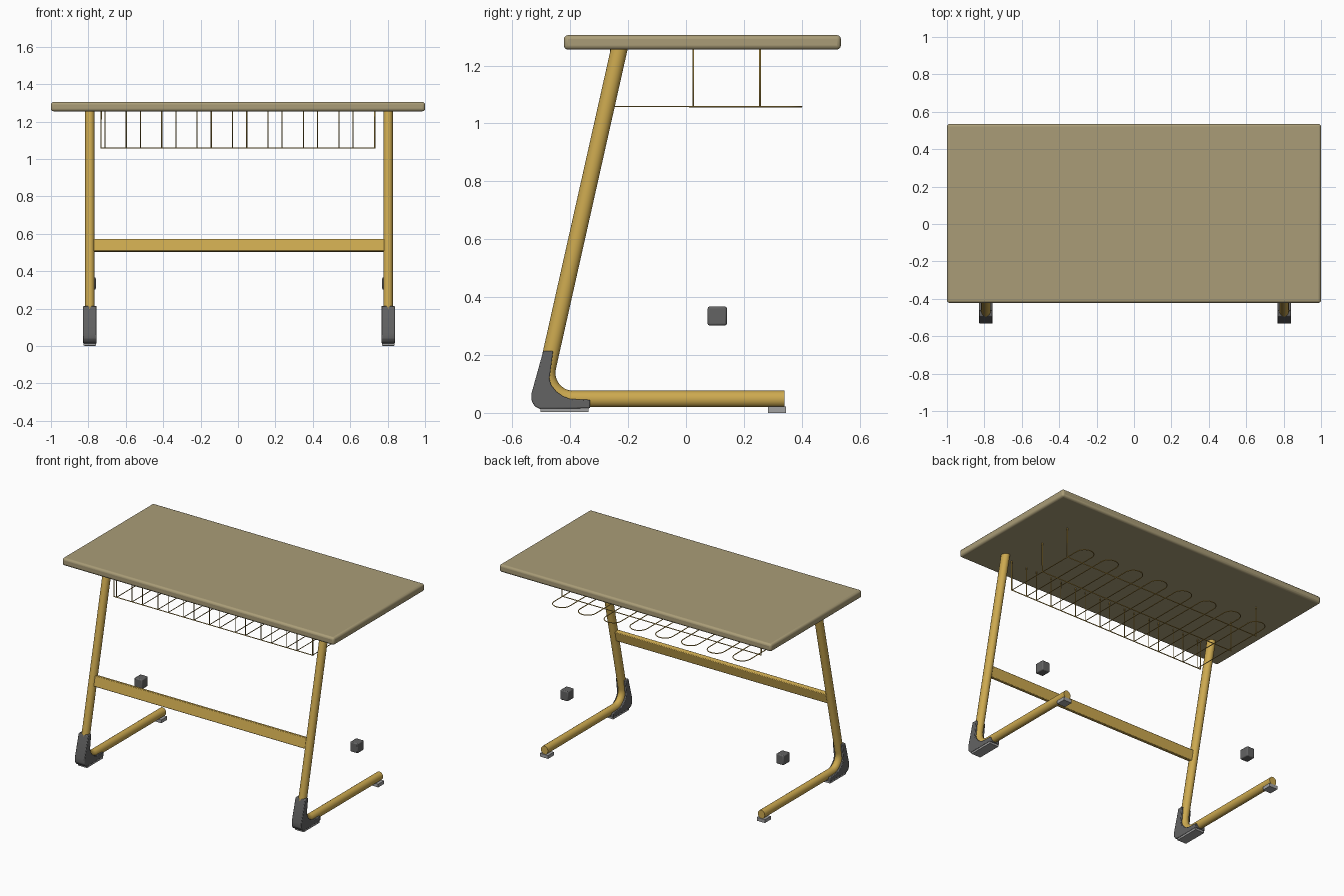
import bpy, bmesh, math
from mathutils import Vector

cube = bpy.data.objects.get("Cube")
if cube:
    bpy.data.objects.remove(cube, do_unlink=True)


def material(name, rgb):
    m = bpy.data.materials.new(name)
    m.use_nodes = True
    color = (*rgb, 1)
    m.diffuse_color = color
    m.node_tree.nodes["Principled BSDF"].inputs["Base Color"].default_value = color
    return m


WOOD = material("beige_laminate", (0.40, 0.335, 0.185))
PAINT = material("ochre_paint", (0.61, 0.40, 0.08))
RUBBER = material("dark_grey_plastic", (0.125, 0.125, 0.125))
PAD = material("light_grey_plastic", (0.36, 0.36, 0.36))

TOP_Z = 1.255        # underside of the desktop
LEG_X = {"left": 0.803, "right": -0.792}
LEAN = Vector((0, 0.219, 0.976)).normalized()


def finish(name, bm, mat, bevel=0, segments=2, smooth=True):
    bmesh.ops.recalc_face_normals(bm, faces=bm.faces)
    me = bpy.data.meshes.new(name)
    bm.to_mesh(me)
    bm.free()
    ob = bpy.data.objects.new(name, me)
    bpy.context.collection.objects.link(ob)
    me.materials.append(mat)
    if bevel:
        mod = ob.modifiers.new("edge_rounding", 'BEVEL')
        mod.width, mod.segments = bevel, segments
        mod.limit_method = 'ANGLE'
    if smooth:
        bpy.ops.object.select_all(action='DESELECT')
        ob.select_set(True)
        bpy.context.view_layer.objects.active = ob
        bpy.ops.object.shade_smooth_by_angle(angle=math.radians(40))
    return ob


def box(name, lo, hi, mat, bevel=0, segments=2):
    bm = bmesh.new()
    bmesh.ops.create_cube(bm, size=1)
    lo, hi = Vector(lo), Vector(hi)
    for v in bm.verts:
        v.co = (lo + hi) / 2 + v.co * (hi - lo)
    return finish(name, bm, mat, bevel, segments, smooth=bevel > 0)


def extrude_profile(name, pts, x, width, mat, bevel):
    """Side profile in y, z pulled along x."""
    bm = bmesh.new()
    face = bm.faces.new([bm.verts.new((x - width / 2, y, z)) for y, z in pts])
    side = bmesh.ops.extrude_face_region(bm, geom=[face])["geom"]
    bmesh.ops.translate(bm, vec=(width, 0, 0),
                        verts=[v for v in side if isinstance(v, bmesh.types.BMVert)])
    return finish(name, bm, mat, bevel)


def oval_tube(name, path, half_x, half_side, mat, sides=16):
    """Oval section swept along a path that lies in a y-z plane."""
    bm = bmesh.new()
    rings = []
    for i, p in enumerate(path):
        a, b = path[max(i - 1, 0)], path[min(i + 1, len(path) - 1)]
        t = (b - a).normalized()
        n = Vector((0, -t.z, t.y))
        rings.append([bm.verts.new(p + Vector((half_x * math.cos(u), 0, 0))
                                   + n * half_side * math.sin(u))
                      for u in (math.tau * k / sides for k in range(sides))])
    for r, s in zip(rings, rings[1:]):
        for k in range(sides):
            j = (k + 1) % sides
            bm.faces.new((r[k], r[j], s[j], s[k]))
    bm.faces.new(rings[0])
    bm.faces.new(rings[-1])
    return finish(name, bm, mat)


def wire(name, pts, radius):
    cu = bpy.data.curves.new(name, 'CURVE')
    cu.dimensions = '3D'
    cu.bevel_depth, cu.bevel_resolution = radius, 1
    cu.use_fill_caps = True
    sp = cu.splines.new('POLY')
    sp.points.add(len(pts) - 1)
    for q, p in zip(sp.points, pts):
        q.co = (*p, 1)
    cu.materials.append(PAINT)
    ob = bpy.data.objects.new(name, cu)
    bpy.context.collection.objects.link(ob)


# Desktop
box("desktop", (-1, -0.422, TOP_Z), (1, 0.535, 1.305), WOOD, 0.014, 3)

# Bent side legs, heel covers, pads and loose end blocks
corner = Vector((0, -0.502, 0.048))
foot_dir = Vector((0, 1, 0))
half = foot_dir.angle(LEAN) / 2
radius = 0.09
centre = corner + (foot_dir + LEAN).normalized() * radius / math.sin(half)
start = -math.pi / 2
sweep = math.pi - 2 * half
bend = [centre + radius * Vector((0, math.cos(a), math.sin(a)))
        for a in (start - sweep * i / 10 for i in range(11))]
leg_top = corner + LEAN * (1.265 - corner.z) / LEAN.z
leg_path = [Vector((0, 0.34, corner.z)), *bend, leg_top]

heel_profile = [(-0.493, 0.214), (-0.459, 0.214), (-0.472, 0.117), (-0.465, 0.095),
                (-0.448, 0.074), (-0.425, 0.057), (-0.40, 0.048), (-0.331, 0.045),
                (-0.331, 0.016), (-0.505, 0.014), (-0.522, 0.022), (-0.533, 0.04),
                (-0.533, 0.07)]

for side, x in LEG_X.items():
    at = Vector((x, 0, 0))
    oval_tube(side + "_leg", [p + at for p in leg_path], 0.0255, 0.0285, PAINT)
    extrude_profile(side + "_heel_cover", heel_profile, x, 0.072, RUBBER, 0.004)
    box(side + "_front_pad", (x - 0.033, -0.503, 0.003), (x + 0.033, -0.336, 0.02), PAD)
    box(side + "_rear_pad", (x - 0.03, 0.283, 0), (x + 0.03, 0.345, 0.022), PAD)
    bx = x - math.copysign(0.004, x)
    box(side + "_end_block", (bx - 0.028, 0.075, 0.302), (bx + 0.028, 0.141, 0.367),
        RUBBER, 0.006)

# Crossbar leaning with the legs
bar = box("crossbar", (LEG_X["right"], -0.015, -0.034), (LEG_X["left"], 0.015, 0.034),
          PAINT, 0.004)
bar.location = corner + LEAN * (0.538 - corner.z) / LEAN.z
bar.rotation_euler.x = -math.atan2(LEAN.y, LEAN.z)

# Basket cross rails, each turned up at both ends to the desktop
BASKET_Z = 1.058
for label, y in (("front", -0.259), ("middle", 0.025), ("back", 0.255)):
    wire(f"basket_{label}_rail", [(-0.732, y, TOP_Z + 0.005), (-0.732, y, BASKET_Z),
                                  (0.732, y, BASKET_Z), (0.732, y, TOP_Z + 0.005)], 0.0038)

# Basket loops, running back in a round end and up at the front
LOOPS, PITCH, R = 8, 0.1895, 0.057
for i in range(LOOPS):
    cx = 0.009 + PITCH * (i - (LOOPS - 1) / 2)
    arc = [(cx - R * math.cos(a), 0.342 + R * math.sin(a), BASKET_Z)
           for a in (math.pi * k / 12 for k in range(13))]
    wire(f"basket_loop_{i + 1}",
         [(cx - R, -0.259, TOP_Z + 0.005), (cx - R, -0.259, BASKET_Z), *arc,
          (cx + R, -0.259, BASKET_Z), (cx + R, -0.259, TOP_Z + 0.005)], 0.003)
